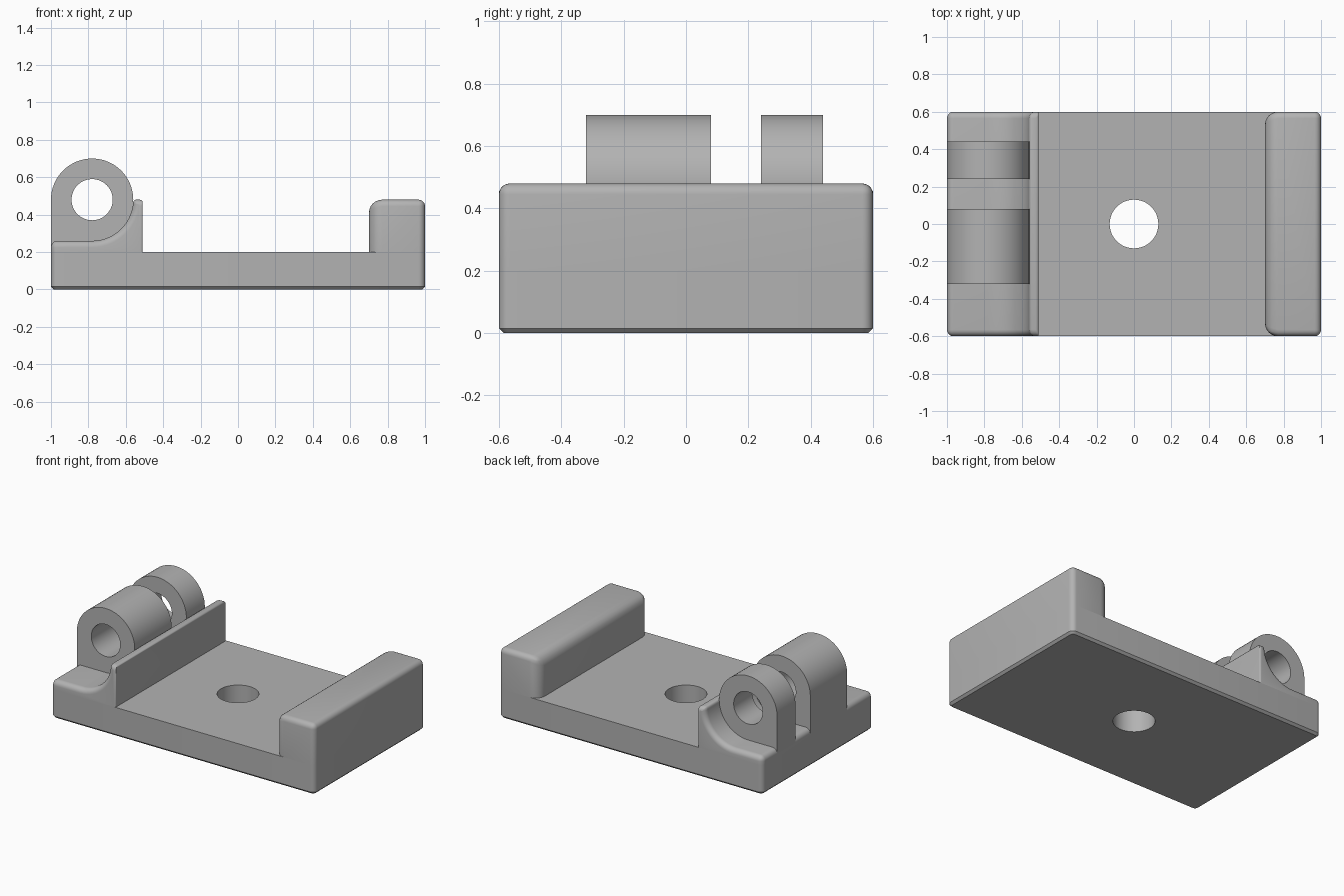
import bpy, bmesh
from math import sin, cos, pi
from mathutils import Matrix, Vector

if "Cube" in bpy.data.objects:
    bpy.data.objects.remove(bpy.data.objects["Cube"], do_unlink=True)

HALF = 0.6            # half depth of the body
FLOOR = 0.2           # top of the slab
TOP = 0.48            # top of the end block and wall, and pin height
PIN_X, PIN_R = -0.78, 0.22
SMALL, LARGE = 0.035, 0.07   # fillet radii
STEPS = 6

grey = bpy.data.materials.new("plain grey")
grey.use_nodes = True
colour = (0.45, 0.45, 0.45, 1)
grey.diffuse_color = colour
grey.node_tree.nodes["Principled BSDF"].inputs["Base Color"].default_value = colour


def arc(start, end, count):
    """Points around the pin axis, angles in half turns."""
    angles = [pi * (start + (end - start) * i / count) for i in range(count + 1)]
    return [(PIN_X + PIN_R * cos(a), TOP + PIN_R * sin(a)) for a in angles]


def extrude(profile, y0, y1):
    """Solid from an x-z outline drawn along y."""
    bm = bmesh.new()
    face = bm.faces.new([bm.verts.new((x, y0, z)) for x, z in profile])
    new = bmesh.ops.extrude_face_region(bm, geom=[face])["geom"]
    verts = [v for v in new if isinstance(v, bmesh.types.BMVert)]
    bmesh.ops.translate(bm, verts=verts, vec=(0, y1 - y0, 0))
    bmesh.ops.recalc_face_normals(bm, faces=bm.faces)
    return bm


def finish(bm, name):
    mesh = bpy.data.meshes.new(name)
    bm.to_mesh(mesh)
    bm.free()
    mesh.materials.append(grey)
    obj = bpy.data.objects.new(name, mesh)
    bpy.context.collection.objects.link(obj)
    return obj


def apply_all(obj):
    bpy.ops.object.select_all(action="DESELECT")
    obj.select_set(True)
    bpy.context.view_layer.objects.active = obj
    for mod in list(obj.modifiers):
        bpy.ops.object.modifier_apply(modifier=mod.name)
    bpy.ops.object.shade_smooth_by_angle(angle=0.6)


def fillet(bm, name, radius_of):
    """Round each edge by the radius that the rule gives for its middle and direction."""
    layer = bm.edges.layers.float.new("bevel_weight_edge")
    for e in bm.edges:
        a, b = e.verts[0].co, e.verts[1].co
        e[layer] = radius_of((a + b) / 2, b - a) / LARGE
    obj = finish(bm, name)
    mod = obj.modifiers.new("fillet", "BEVEL")
    mod.limit_method = "WEIGHT"
    mod.width = LARGE
    mod.segments = STEPS
    mod.use_clamp_overlap = False
    apply_all(obj)
    return obj


def drill(obj, radius, centre, axis):
    bm = bmesh.new()
    turn = Vector((0, 0, 1)).rotation_difference(Vector(axis)).to_matrix().to_4x4()
    bmesh.ops.create_cone(bm, cap_ends=True, segments=64, radius1=radius, radius2=radius,
                          depth=2, matrix=Matrix.Translation(centre) @ turn)
    cutter = finish(bm, "hole_cutter")
    mod = obj.modifiers.new("hole", "BOOLEAN")
    mod.operation = "DIFFERENCE"
    mod.solver = "EXACT"
    mod.object = cutter
    apply_all(obj)
    bpy.data.objects.remove(cutter, do_unlink=True)


# Slab: rounded corners, chamfered underside, central hole
bm = extrude([(-1, 0), (1, 0), (1, FLOOR), (-1, FLOOR)], -HALF, HALF)
upright = [e for e in bm.edges if abs(e.verts[0].co.z - e.verts[1].co.z) > 0.1]
bmesh.ops.bevel(bm, geom=upright, offset=SMALL, segments=STEPS, profile=0.5, affect="EDGES")
under = [e for e in bm.edges if all(v.co.z < 0.001 for v in e.verts)]
bmesh.ops.bevel(bm, geom=under, offset=0.015, segments=1, affect="EDGES")
slab = finish(bm, "base_slab")
drill(slab, 0.13, (0, 0, 0), (0, 0, 1))


# End block, with larger fillets on its inner side
def block_rule(mid, along):
    if mid.z < FLOOR + 0.01:
        return 0
    return LARGE if mid.x < 0.71 else SMALL


fillet(extrude([(0.7, FLOOR), (1, FLOOR), (1, TOP), (0.7, TOP)], -HALF, HALF),
       "end_block", block_rule)


# Hinge seat: scooped rest with a thin wall beside the floor
def seat_rule(mid, along):
    if mid.z < FLOOR + 0.01:
        return 0
    if abs(along.y) > 0.1:
        if mid.x < -0.99:
            return SMALL
        return 0.015 if mid.z > TOP - 0.001 else 0
    if abs(along.x) < 0.001 and mid.x > -0.52:
        return 0.01
    return SMALL


seat = [(-1, FLOOR), (-0.51, FLOOR), (-0.51, TOP)] + arc(0, -0.5, 16) + [(-1, 0.26)]
fillet(extrude(seat, -HALF, HALF), "hinge_seat", seat_rule)

# Hinge knuckles with the pin hole
outline = [(-1, FLOOR)] + arc(1, -0.5, 48) + [(PIN_X, FLOOR)]
for name, y0, y1 in (("wide_knuckle", -0.32, 0.08), ("narrow_knuckle", 0.24, 0.44)):
    knuckle = finish(extrude(outline, y0, y1), name)
    drill(knuckle, 0.11, (PIN_X, 0, TOP), (0, 1, 0))
